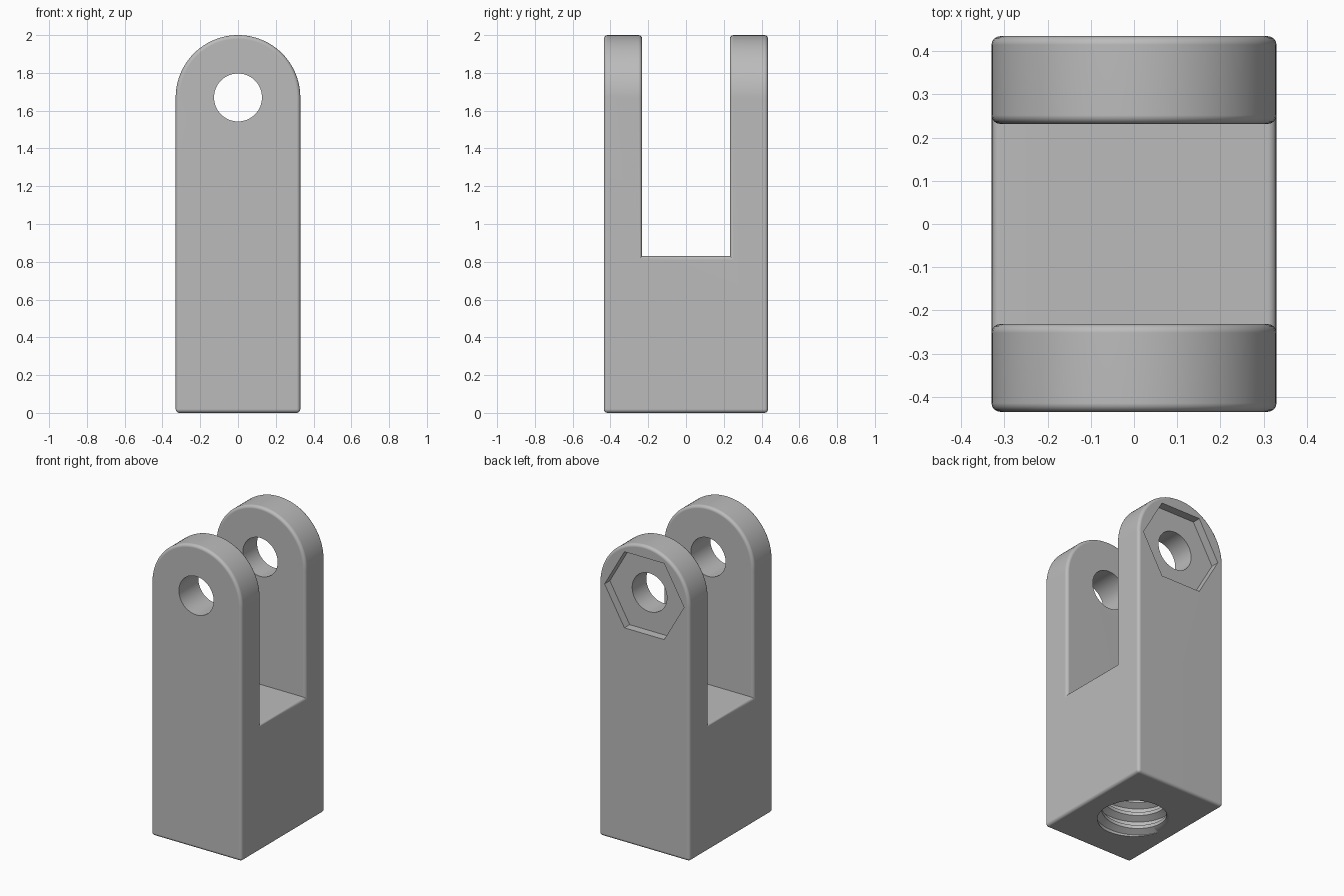
import bpy, bmesh, math

if "Cube" in bpy.data.objects:
    bpy.data.objects.remove(bpy.data.objects["Cube"], do_unlink=True)

HALF_X, HALF_Y = 0.33, 0.435      # body half sizes
PIVOT_Z = 1.67                    # centre of the arch and pin hole
SLOT_Y, SLOT_Z = 0.232, 0.83      # slot half width and floor

metal = bpy.data.materials.new("grey_metal")
metal.use_nodes = True
metal.diffuse_color = (0.5, 0.5, 0.5, 1)
metal.node_tree.nodes["Principled BSDF"].inputs["Base Color"].default_value = (0.5, 0.5, 0.5, 1)


def make_object(name, bm):
    bmesh.ops.recalc_face_normals(bm, faces=bm.faces)
    mesh = bpy.data.meshes.new(name)
    bm.to_mesh(mesh)
    bm.free()
    mesh.materials.append(metal)
    obj = bpy.data.objects.new(name, mesh)
    bpy.context.collection.objects.link(obj)
    return obj


def prism(name, outline, y0, y1):
    """Extrude an (x, z) outline from y0 to y1."""
    bm = bmesh.new()
    face = bm.faces.new([bm.verts.new((x, y0, z)) for x, z in outline])
    out = bmesh.ops.extrude_face_region(bm, geom=[face])
    verts = [v for v in out["geom"] if isinstance(v, bmesh.types.BMVert)]
    bmesh.ops.translate(bm, verts=verts, vec=(0, y1 - y0, 0))
    return make_object(name, bm)


def circle(radius, count):
    return [(radius * math.cos(math.tau * i / count),
             PIVOT_Z + radius * math.sin(math.tau * i / count)) for i in range(count)]


def cut(target, cutter):
    mod = target.modifiers.new("cut", "BOOLEAN")
    mod.operation, mod.solver, mod.object = "DIFFERENCE", "EXACT", cutter
    bpy.context.view_layer.objects.active = target
    bpy.ops.object.modifier_apply(modifier=mod.name)
    bpy.data.objects.remove(cutter, do_unlink=True)


def thread_cutter(name, minor, major, pitch, z0, turns, count=48):
    """Closed helical plug; each turn follows a four-point tooth profile."""
    profile = [(0, major), (0.25, major), (0.5, minor), (0.75, minor)]
    rows = 4 * turns
    bm = bmesh.new()
    grid = {}
    for k in range(rows + 5):
        step, radius = profile[k % 4]
        for i in range(count if k <= rows else 1):
            a = math.tau * i / count
            z = z0 + pitch * (k // 4 + step + i / count)
            grid[k, i] = bm.verts.new((radius * math.cos(a), radius * math.sin(a), z))

    def at(k, i):
        return grid[k + 4, 0] if i == count else grid[k, i]

    for k in range(rows):
        for i in range(count):
            bm.faces.new((at(k, i), at(k, i + 1), at(k + 1, i + 1), at(k + 1, i)))
    # Spiral caps with a radial step at the seam
    for k, z in ((0, z0), (rows, z0 + pitch * (turns + 1))):
        hub = bm.verts.new((0, 0, z))
        for i in range(count):
            bm.faces.new((hub, at(k, i), at(k, i + 1)))
        bm.faces.new([hub] + [grid[k + n, 0] for n in range(5)])
    return make_object(name, bm)


# Fork body: arched block with a slot between two prongs
arch = [(HALF_X * math.cos(math.pi * i / 48),
         PIVOT_Z + HALF_X * math.sin(math.pi * i / 48)) for i in range(49)]
body = prism("fork_body", arch + [(-HALF_X, 0), (HALF_X, 0)], -HALF_Y, HALF_Y)
slot = [(-1, SLOT_Z), (1, SLOT_Z), (1, 3), (-1, 3)]
cut(body, prism("slot_cutter", slot, -SLOT_Y, SLOT_Y))

# Round every outside edge, leaving the inner slot corners sharp
bm = bmesh.new()
bm.from_mesh(body.data)
bmesh.ops.remove_doubles(bm, verts=bm.verts, dist=0.0001)
edges = [e for e in bm.edges
         if e.is_manifold and e.is_convex and e.calc_face_angle() > 0.5]
bmesh.ops.bevel(bm, geom=edges, offset=0.02, offset_type="OFFSET", segments=4,
                profile=0.5, affect="EDGES", clamp_overlap=False)
bm.to_mesh(body.data)
bm.free()

# Pin hole through both prongs, nut recess at the back, threaded socket below
cut(body, prism("pin_cutter", circle(0.127, 64), -1, 1))
cut(body, prism("nut_cutter", circle(0.29, 6), HALF_Y - 0.055, 1))
cut(body, thread_cutter("thread_cutter", 0.195, 0.235, 0.09, -0.16, 8))

# Smooth shading with crisp cut edges
bpy.ops.object.select_all(action="DESELECT")
body.select_set(True)
bpy.context.view_layer.objects.active = body
bpy.ops.object.shade_smooth_by_angle(angle=math.radians(30))
weighted = body.modifiers.new("weighted_normals", "WEIGHTED_NORMAL")
weighted.keep_sharp = True
